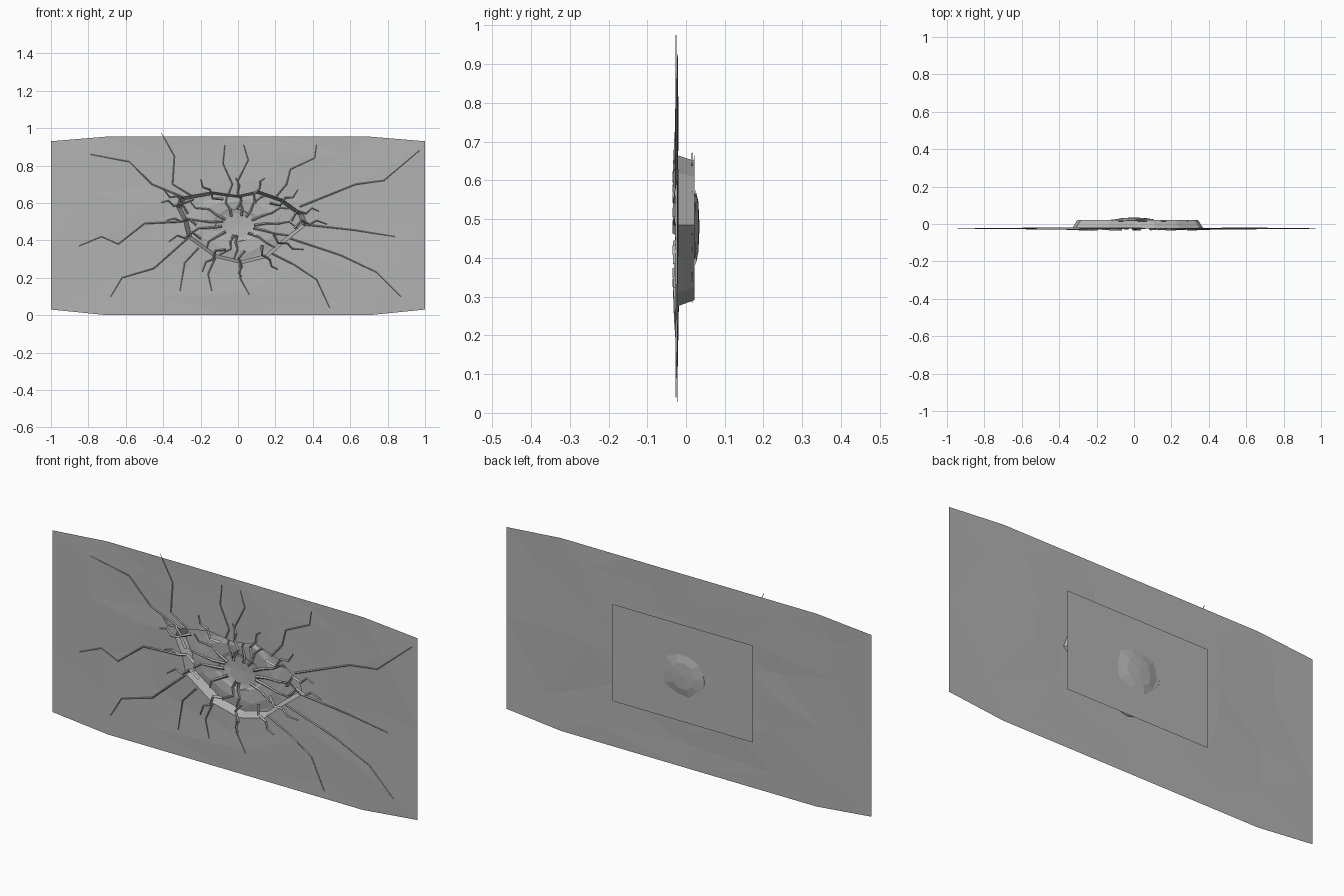
import bpy, bmesh, math, random
from mathutils import Vector

if "Cube" in bpy.data.objects:
    bpy.data.objects.remove(bpy.data.objects["Cube"])

random.seed(4)
grey = bpy.data.materials.new("plaster grey")
grey.diffuse_color = (0.45, 0.45, 0.45, 1)
grey.use_nodes = True
grey.node_tree.nodes["Principled BSDF"].inputs["Base Color"].default_value = grey.diffuse_color

FRONT, BACK = -0.022, 0.022
CX, CZ = 0.02, 0.48


def finish(bm, name):
    me = bpy.data.meshes.new(name)
    bm.to_mesh(me)
    bm.free()
    me.materials.append(grey)
    ob = bpy.data.objects.new(name, me)
    bpy.context.collection.objects.link(ob)
    return ob


def face_front(bm):
    bm.normal_update()
    bmesh.ops.reverse_faces(bm, faces=[f for f in bm.faces if f.normal.y > 0])


def loft(rings, name, cap=False):
    """Bridge closed loops of equal length with triangles, facing the front."""
    bm = bmesh.new()
    loops = [[bm.verts.new(p) for p in r] for r in rings]
    n = len(loops[0])
    for a, b in zip(loops, loops[1:]):
        for i in range(n):
            j = (i + 1) % n
            bm.faces.new((a[i], a[j], b[j], b[i]))
    if cap:
        bm.faces.new(loops[-1])
    bmesh.ops.triangulate(bm, faces=bm.faces[:])
    face_front(bm)
    return finish(bm, name)


# broken hole outline and matching panel border, both clockwise from the left
hole = [(-.33, .58), (-.31, .63), (-.14, .66), (0, .64), (.11, .665), (.24, .62), (.35, .54),
        (.37, .485), (.25, .39), (.16, .31), (.02, .275), (-.125, .31), (-.27, .415), (-.29, .50)]
border = [(-1, .7), (-1, .93), (-.7, .955), (0, .955), (.3, .955), (.7, .955), (1, .93),
          (1, .48), (1, .03), (.7, 0), (0, 0), (-.7, 0), (-1, .03), (-1, .35)]


def mid_ring(t, jitter, bump):
    return [(h[0] + (b[0] - h[0]) * t + random.uniform(-jitter, jitter),
             FRONT + random.uniform(-bump, bump),
             h[1] + (b[1] - h[1]) * t + random.uniform(-jitter, jitter) * .5)
            for h, b in zip(hole, border)]


def shrink(s, y):
    return [(CX + (x - CX) * s, y, CZ + (z - CZ) * s) for x, z in hole]


# wall panel with gently uneven facets
loft([[(x, FRONT, z) for x, z in border], mid_ring(.65, .05, .003), mid_ring(.25, .03, .004),
      [(x, FRONT, z) for x, z in hole]], "wall_panel")

# sloping broken edge of the hole
loft([shrink(1, FRONT), shrink(.92, BACK)], "hole_edge")

# back plate with a dented middle
bm = bmesh.new()
corners = [bm.verts.new((x, BACK + .002, z)) for x, z in
           ((-.385, .25), (.385, .25), (.385, .73), (-.385, .73))]
N = 10
dent = []
for r, y in ((.115, BACK + .002), (.07, .032)):
    dent.append([bm.verts.new((r * math.cos(math.tau * i / N) * random.uniform(.85, 1.1), y,
                               CZ + r * math.sin(math.tau * i / N) * random.uniform(.85, 1.1)))
                 for i in range(N)])
centre = bm.verts.new((0, .035, CZ))
edges = []
for loop in (corners, dent[0]):
    edges += [bm.edges.new((loop[i], loop[(i + 1) % len(loop)])) for i in range(len(loop))]
bmesh.ops.triangle_fill(bm, use_beauty=True, edges=edges)
for i in range(N):
    j = (i + 1) % N
    bm.faces.new((dent[0][i], dent[0][j], dent[1][j], dent[1][i]))
    bm.faces.new((dent[1][i], dent[1][j], centre))
face_front(bm)
finish(bm, "back_plate")

# shallow crumbled ledge around the dent
M = 16
ledge = []
for r, y in ((.25, BACK), (.2, .016), (.13, .019), (.11, BACK + .003)):
    ledge.append([(-.01 + r * math.cos(math.tau * i / M) * random.uniform(.88, 1.08), y,
                   CZ + r * .72 * math.sin(math.tau * i / M) * random.uniform(.88, 1.08))
                  for i in range(M)])
loft(ledge, "crumbled_ledge")


def crack(bm, path, y, w0, w1, height):
    """Thin ridged strip along a path of (x, z), tapering to a point."""
    pts = [Vector(p) for p in path]
    rows = []
    for i, p in enumerate(pts):
        d = (pts[min(i + 1, len(pts) - 1)] - pts[max(i - 1, 0)]).normalized()
        t = i / (len(pts) - 1)
        w = w0 + (w1 - w0) * t
        side = Vector((-d.y, d.x)) * w / 2
        a, b = p + side, p - side
        rows.append([bm.verts.new((a.x, y, a.y)),
                     bm.verts.new((p.x, y - height * (1 - .6 * t), p.y)),
                     bm.verts.new((b.x, y, b.y))])
    for r, s in zip(rows, rows[1:]):
        for k in (0, 1):
            bm.faces.new((r[k], r[k + 1], s[k + 1], s[k]))


# long cracks across the panel
long_cracks = [
    [(.33, .58), (.63, .70), (.78, .72), (.97, .88)],
    [(.35, .485), (.62, .455), (.84, .42)],
    [(.28, .41), (.55, .32), (.74, .23), (.87, .10)],
    [(.18, .33), (.30, .27), (.42, .19), (.49, .04)],
    [(.01, .28), (.01, .20), (.06, .11)],
    [(-.12, .31), (-.16, .22), (-.14, .13)],
    [(-.21, .36), (-.285, .28), (-.31, .13)],
    [(-.27, .41), (-.45, .25), (-.62, .20), (-.68, .10)],
    [(-.30, .50), (-.50, .49), (-.64, .38), (-.73, .42), (-.85, .37)],
    [(-.29, .63), (-.46, .70), (-.58, .82), (-.79, .86)],
    [(-.25, .64), (-.35, .70), (-.34, .85), (-.41, .975)],
    [(-.05, .65), (-.03, .70), (-.08, .81), (-.07, .91)],
    [(0, .64), (0, .72), (.055, .83), (.03, .91)],
    [(.20, .63), (.26, .70), (.28, .78), (.41, .84), (.42, .91)],
]
bm = bmesh.new()
for path in long_cracks:
    crack(bm, path, FRONT - .003, .009, .003, .004)
face_front(bm)
finish(bm, "long_cracks")

# short thick splinters standing off the broken rim
bm = bmesh.new()
for x, z in hole:
    d = Vector((x - CX, z - CZ))
    out = d.normalized()
    side = Vector((-out.y, out.x))
    p = Vector((x, z))
    kink = random.choice((-1, 1)) * random.uniform(.012, .025)
    crack(bm, [p - out * .07 - side * kink, p - out * .03 + side * kink, p + out * .015,
               p + out * .05 + side * kink, p + out * random.uniform(.07, .11)],
          -.024, .016, .004, .011)
face_front(bm)
finish(bm, "rim_splinters")

# inner cracks radiating over the back plate
bm = bmesh.new()
for i in range(13):
    a = math.tau * (i + random.uniform(-.25, .25)) / 13
    path = []
    for r in (.07, .12, .17, .22, .26):
        b = a + random.uniform(-.13, .13)
        path.append((r * 1.25 * math.cos(b), CZ + r * .75 * math.sin(b)))
    crack(bm, path, .017, .014, .005, .006)
face_front(bm)
finish(bm, "inner_cracks")
